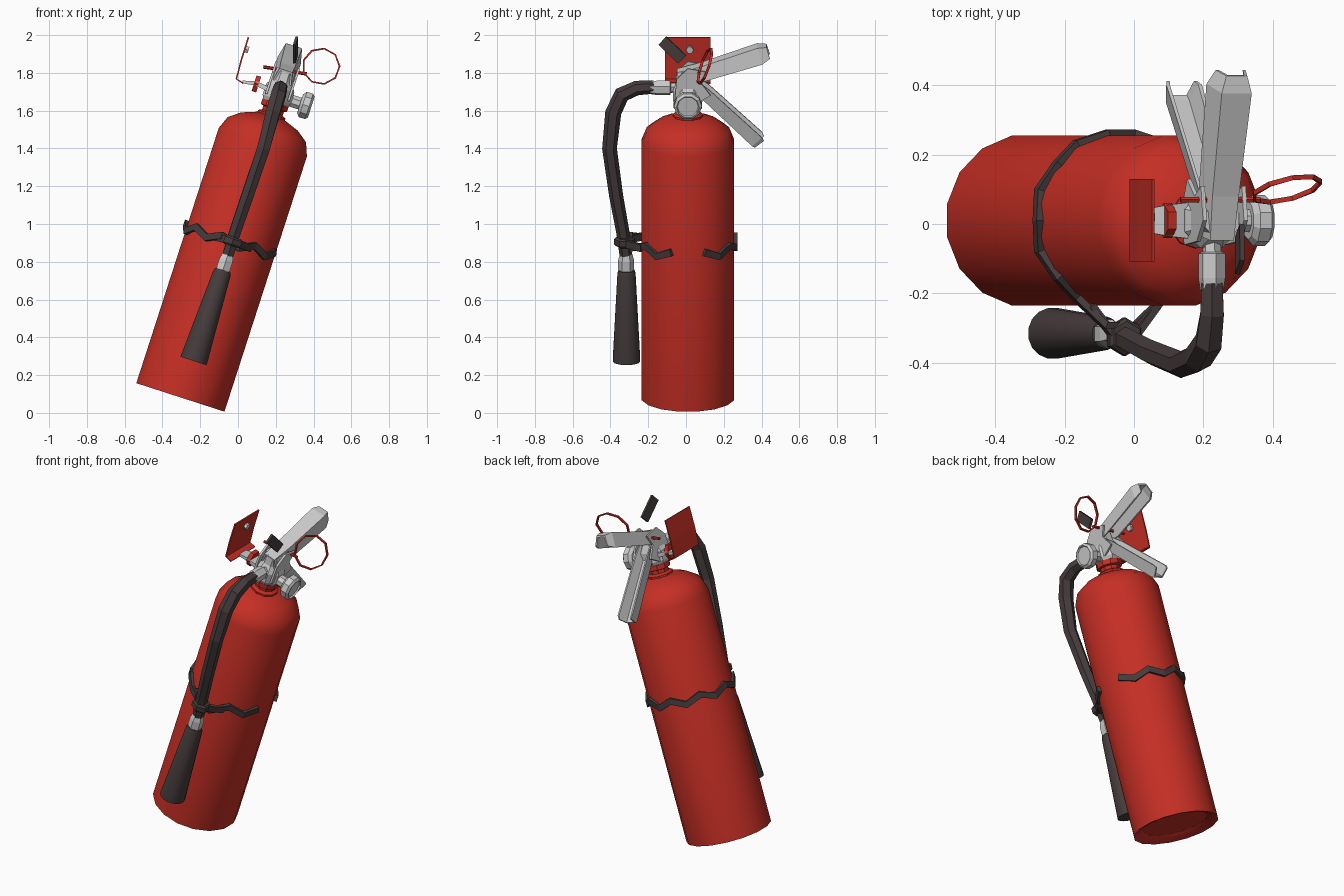
import bpy, math
from math import cos, sin, pi, radians
from mathutils import Vector, Matrix

if "Cube" in bpy.data.objects:
    bpy.data.objects.remove(bpy.data.objects["Cube"])

# The whole extinguisher leans in x/z; most parts are built in the tank's own frame
LEAN = Matrix.Translation((-0.305, 0.01, 0.082)) @ Matrix.Rotation(radians(17.9), 4, 'Y')
WORLD = Matrix.Identity(4)


def material(name, rgb):
    m = bpy.data.materials.new(name)
    m.diffuse_color = (*rgb, 1)
    m.use_nodes = True
    m.node_tree.nodes["Principled BSDF"].inputs["Base Color"].default_value = m.diffuse_color
    return m


RED = material("red_paint", (0.56, 0.028, 0.018))
BLACK = material("black_rubber", (0.062, 0.046, 0.046))


def mesh(name, verts, faces, mat=None, frame=LEAN, smooth=None):
    me = bpy.data.meshes.new(name)
    me.from_pydata([tuple(v) for v in verts], [], faces)
    import bmesh
    bm = bmesh.new()
    bm.from_mesh(me)
    bmesh.ops.recalc_face_normals(bm, faces=bm.faces)
    bm.to_mesh(me)
    bm.free()
    ob = bpy.data.objects.new(name, me)
    bpy.context.collection.objects.link(ob)
    ob.matrix_world = frame
    if mat:
        me.materials.append(mat)
    if smooth:
        bpy.ops.object.select_all(action='DESELECT')
        ob.select_set(True)
        bpy.context.view_layer.objects.active = ob
        bpy.ops.object.shade_smooth_by_angle(angle=radians(smooth))
    return ob


def skin(rings, closed=False):
    n, k = len(rings[0]), len(rings)
    verts = [p for r in rings for p in r]
    faces = [(i % k * n + j, i % k * n + (j + 1) % n,
              (i + 1) % k * n + (j + 1) % n, (i + 1) % k * n + j)
             for i in range(k if closed else k - 1) for j in range(n)]
    if not closed:
        faces += [tuple(range(n)), tuple(range((k - 1) * n, k * n))]
    return verts, faces


def lathe(name, profile, n, mat=None, at=(0, 0, 0), axis=(0, 0, 1), smooth=None):
    """Turn (radius, height) pairs about an axis."""
    q = Vector((0, 0, 1)).rotation_difference(Vector(axis))
    rings = [[Vector(at) + q @ Vector((r * cos(2 * pi * (j + .5) / n), r * sin(2 * pi * (j + .5) / n), h))
              for j in range(n)] for r, h in profile]
    return mesh(name, *skin(rings), mat, LEAN, smooth)


def sweep(name, path, section, ref, mat=None, scales=None, closed=False, frame=LEAN, smooth=None):
    """Carry a flat section along a path; section x follows ref."""
    path = [Vector(p) for p in path]
    k, rings = len(path), []
    for i, p in enumerate(path):
        nxt = path[(i + 1) % k] if closed else path[min(i + 1, k - 1)]
        prv = path[i - 1] if closed else path[max(i - 1, 0)]
        t = (nxt - prv).normalized()
        b = Vector(ref).cross(t).normalized()
        a = t.cross(b)
        s = scales[i] if scales else 1
        rings.append([p + a * x * s + b * y * s for x, y in section])
    return mesh(name, *skin(rings, closed), mat, frame, smooth)


def ngon(r, n):
    return [(r * cos(2 * pi * (j + .5) / n), r * sin(2 * pi * (j + .5) / n)) for j in range(n)]


def rect(w, h):
    return [(-w / 2, -h / 2), (w / 2, -h / 2), (w / 2, h / 2), (-w / 2, h / 2)]


# Tank with recessed base and rounded shoulder, then neck
lathe("tank", [(0.19, 0.03), (0.225, 0.005), (0.25, 0), (0.25, 1.42), (0.222, 1.49),
               (0.16, 1.535), (0.075, 1.566)], 16, RED, smooth=35)
lathe("neck", [(0.08, 1.55), (0.08, 1.575), (0.06, 1.585), (0.06, 1.605), (0.076, 1.61),
               (0.076, 1.64)], 10, RED)

# Valve block and the two cheeks that hold the levers
lathe("valve_body", [(0.072, 1.635), (0.085, 1.66), (0.085, 1.72), (0.06, 1.76), (0.055, 1.82)], 8)
cheek = [(-0.07, 1.67), (0.05, 1.66), (0.12, 1.70), (0.07, 1.77), (0.10, 1.83), (0.0, 1.85), (-0.06, 1.79)]
for side, u in (("left", -0.068), ("right", 0.056)):
    sweep("valve_cheek_" + side, [(u + 0.012, 0, 0), (u, 0, 0)], cheek, (0, 1, 0))

# Channel-shaped levers
channel = [(-.060, -.042), (-.042, .040), (.042, .040), (.060, -.042),
           (.048, -.042), (.033, .027), (-.033, .027), (-.048, -.042)]
sweep("upper_lever", [(0, -0.05, 1.785), (0, 0.08, 1.815), (0, 0.38, 1.915), (0, 0.425, 1.928)],
      channel, (1, 0, 0), scales=[0.85, 0.95, 1.08, 0.75])
sweep("lower_handle", [(0, 0.0, 1.775), (0, 0.09, 1.70), (0, 0.365, 1.435), (0, 0.378, 1.42)],
      [(x * .9, -y * .9) for x, y in channel], (1, 0, 0), scales=[0.8, 0.9, 1, 0.85])

# Thumb tab above the lever's rear end
sweep("thumb_tab", [(0.03, -0.03, 1.89), (0.0, -0.135, 1.985)],
      rect(0.014, 0.06), (1, 0, 0), BLACK)

# Pressure gauge on its stem
lathe("gauge_stem", [(0.035, 0.05), (0.035, 0.14)], 8, at=(0, 0, 1.675), axis=(1, 0, 0))
lathe("gauge", [(0.055, 0.125), (0.074, 0.14), (0.074, 0.175), (0.06, 0.187), (0.055, 0.178)], 10,
      at=(0, 0, 1.675), axis=(1, 0, 0))

# Wall-hook plate with its foot, arm and rivet
sweep("hook_plate", [(-0.195, 0, 1.685), (-0.236, 0, 1.695), (-0.242, 0, 1.80), (-0.243, 0, 1.925)],
      rect(0.24, 0.008), (0, 1, 0), RED)
sweep("hook_arm", [(-0.20, 0, 1.69), (-0.13, 0, 1.705), (-0.05, 0, 1.695)],
      rect(0.09, 0.022), (0, 1, 0), scales=[0.7, 1, 1.2])
lathe("arm_collar", [(0.05, 0), (0.05, 0.025)], 6, RED, at=(-0.14, 0, 1.703), axis=(1, 0, 0))
lathe("plate_rivet", [(0.02, 0), (0.02, 0.018)], 6, at=(-0.24, 0.01, 1.86), axis=(1, 0, 0))

# Safety pin and pull ring
sweep("safety_pin", [(-0.12, 0.06, 1.80), (0.11, 0.06, 1.835)], ngon(0.009, 6), (0, 1, 0), RED)
ring = [(0.44 + 0.098 * cos(a), 0.1 + 0.022 * cos(a) + 0.03 * sin(a), 1.835 + 0.095 * sin(a))
        for a in (2 * pi * i / 9 for i in range(9))]
sweep("pull_ring", ring, rect(0.014, 0.008), (0, 1, 0), RED, closed=True, frame=WORLD)

# Hose fitting, hose, coupling and horn
lathe("hose_fitting", [(0.025, 0.06), (0.028, 0.09), (0.04, 0.095), (0.04, 0.165), (0.034, 0.20)], 6,
      at=(0, 0, 1.722), axis=(0, -1, 0))
sweep("hose", [(0.225, -0.17, 1.725), (0.225, -0.26, 1.72), (0.215, -0.34, 1.685), (0.185, -0.385, 1.59),
               (0.135, -0.405, 1.40), (0.05, -0.37, 1.15), (-0.015, -0.335, 0.96), (-0.055, -0.318, 0.83)],
      ngon(0.039, 6), (1, 0, 0), BLACK, frame=WORLD, scales=[.9, 1, 1.1, 1.1, 1, .95, .9, .85])
lathe("horn_coupling", [(0.034, 0.69), (0.042, 0.715), (0.042, 0.765), (0.033, 0.80)], 6,
      at=(0.007, -0.327, 0))
lathe("horn", [(0.074, 0.205), (0.074, 0.215), (0.049, 0.69), (0.043, 0.71)], 16, BLACK,
      at=(0.007, -0.325, 0), smooth=35)

# Wavy rubber strap, open on the right, with a clip round the hose
strap = []
for i, deg in enumerate(range(20, 341, 20)):
    a, r = radians(deg), 0.256 + (0.05 if 255 < deg < 285 else 0)
    strap.append((r * cos(a), r * sin(a), 0.866 + 0.018 * (-1) ** i))
sweep("strap", strap, rect(0.038, 0.02), (0, 0, 1), BLACK)
lathe("strap_clip", [(0.045, 0.845), (0.055, 0.855), (0.055, 0.885), (0.045, 0.895)], 6, BLACK,
      at=(0.01, -0.335, 0))
for s in (-1, 1):
    sweep("clip_wing", [(0.01 + 0.03 * s, -0.335, 0.87), (0.01 + 0.1 * s, -0.245, 0.866)],
          rect(0.04, 0.02), (0, 0, 1), BLACK)
